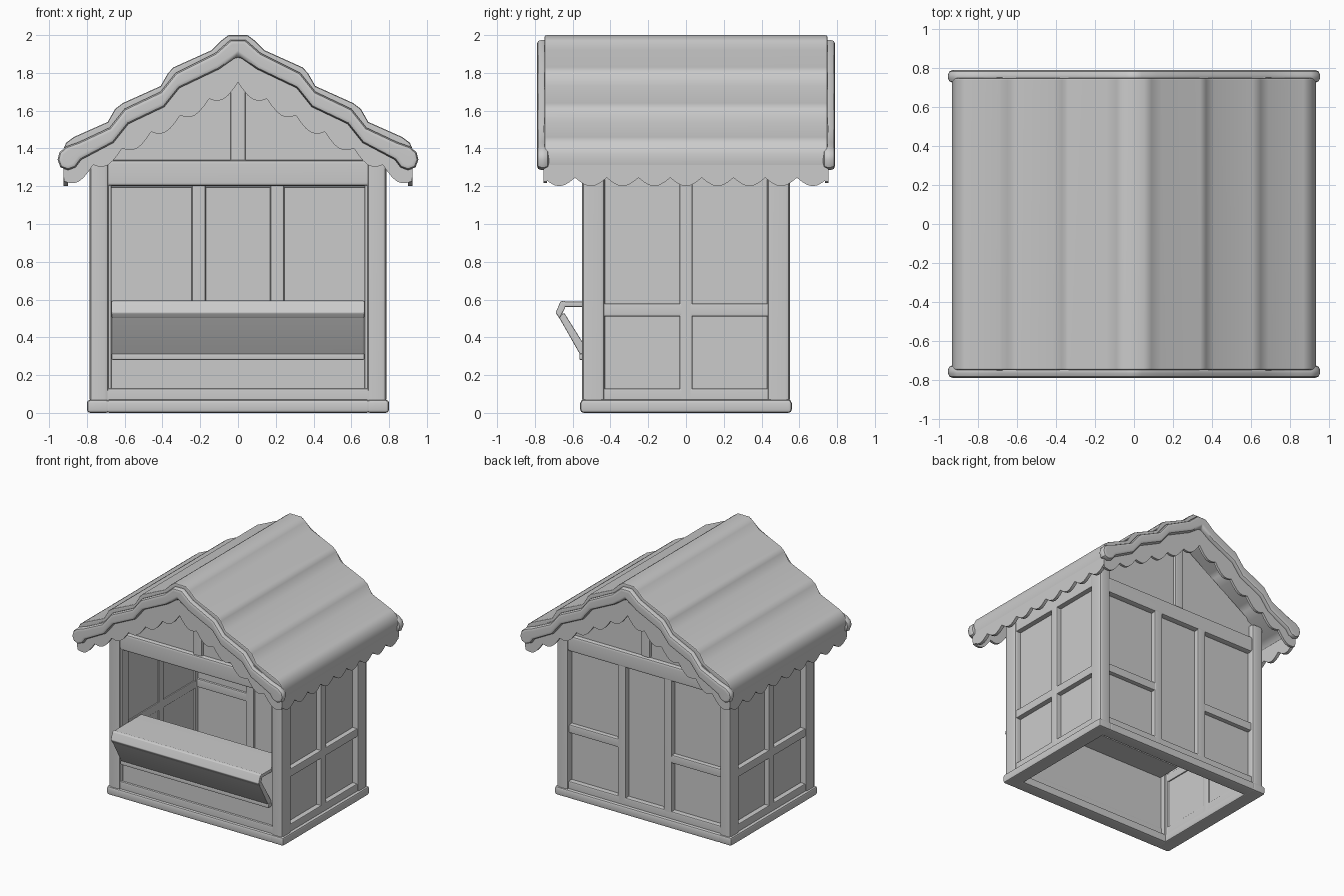
import bpy
import bmesh
from math import pi, sin, radians

cube = bpy.data.objects.get("Cube")
if cube:
    bpy.data.objects.remove(cube, do_unlink=True)

# One plain clay colour for the whole stall
CLAY = (0.6, 0.6, 0.6, 1.0)
mat = bpy.data.materials.new("clay_grey")
mat.use_nodes = True
mat.diffuse_color = CLAY
shader = next(n for n in mat.node_tree.nodes if n.type == "BSDF_PRINCIPLED")
shader.inputs["Base Color"].default_value = CLAY
shader.inputs["Roughness"].default_value = 0.8


def prism(name, profile, lo, hi, axis="y", bevel=0.0):
    """Extrude a closed profile of (across, z) points along x or y."""
    bm = bmesh.new()
    if axis == "y":
        verts = [bm.verts.new((a, lo, z)) for a, z in profile]
        step = (0, hi - lo, 0)
    else:
        verts = [bm.verts.new((lo, a, z)) for a, z in profile]
        step = (hi - lo, 0, 0)
    face = bm.faces.new(verts)
    out = bmesh.ops.extrude_face_region(bm, geom=[face], use_keep_orig=True)
    moved = [g for g in out["geom"] if isinstance(g, bmesh.types.BMVert)]
    bmesh.ops.translate(bm, vec=step, verts=moved)
    bmesh.ops.recalc_face_normals(bm, faces=bm.faces)
    mesh = bpy.data.meshes.new(name)
    bm.to_mesh(mesh)
    bm.free()
    mesh.materials.append(mat)
    obj = bpy.data.objects.new(name, mesh)
    bpy.context.collection.objects.link(obj)
    bpy.ops.object.select_all(action="DESELECT")
    obj.select_set(True)
    bpy.context.view_layer.objects.active = obj
    if bevel:
        mod = obj.modifiers.new("soft_edges", "BEVEL")
        mod.width = bevel
        mod.segments = 2
        mod.limit_method = "ANGLE"
        mod.angle_limit = radians(50)
        bpy.ops.object.convert(target="MESH")
    bpy.ops.object.shade_smooth_by_angle(angle=radians(42))
    obj.modifiers.new("even_normals", "WEIGHTED_NORMAL").keep_sharp = True
    return obj


def box(name, x, y, z, bevel=0.012):
    rect = [(x[0], z[0]), (x[1], z[0]), (x[1], z[1]), (x[0], z[1])]
    return prism(name, rect, y[0], y[1], "y", bevel)


def span(s, a, b):
    """Range a..b, mirrored when s is negative."""
    return (a, b) if s > 0 else (-b, -a)


def mirrored(half):
    """Full outline from a right half that starts at the ridge."""
    return [(-x, z) for x, z in reversed(half)] + half


def scallops(lo, hi, count, base, depth, steps=6):
    """Lower hem of rounded lobes; base is a function of position."""
    n = count * steps
    pts = []
    for i in range(n + 1):
        a = lo + (hi - lo) * i / n
        pts.append((a, base(a) - depth * abs(sin(pi * i / steps))))
    return pts


SIDES = ((1, "left"), (-1, "right"))
ENDS = ((-1, "front"), (1, "back"))

# Base frame, open in the middle
for s, side in SIDES:
    box(side + "_sill", span(s, 0.68, 0.80), (-0.56, 0.56), (0, 0.07), 0.018)
for s, end in ENDS:
    box(end + "_sill", (-0.70, 0.70), span(s, 0.45, 0.56), (0, 0.07), 0.018)

# Corner posts
for s, side in SIDES:
    for t, end in ENDS:
        box(end + "_" + side + "_post", span(s, 0.685, 0.785),
            span(t, 0.43, 0.55), (0.05, 1.43), 0.022)

# Side walls: recessed panel with a cross of rails
for s, side in SIDES:
    box(side + "_wall_panel", span(s, 0.70, 0.735), (-0.45, 0.45), (0.05, 1.45), 0)
    deep = span(s, 0.69, 0.775)
    box(side + "_stud", deep, (-0.035, 0.035), (0.05, 1.43))
    box(side + "_mid_rail", deep, (-0.45, 0.45), (0.51, 0.58))
    box(side + "_low_rail", deep, (-0.45, 0.45), (0.05, 0.13))
    box(side + "_top_rail", deep, (-0.45, 0.45), (1.25, 1.43))

# Back wall: door between two railed bays
box("back_wall_panel", (-0.70, 0.70), (0.465, 0.495), (0.05, 1.25), 0)
box("back_low_rail", (-0.70, 0.70), (0.45, 0.535), (0.05, 0.13))
box("back_beam", (-0.70, 0.70), (0.45, 0.54), (1.19, 1.32), 0.02)
for s, side in SIDES:
    box("back_" + side + "_stud", span(s, 0.17, 0.245), (0.445, 0.535), (0.05, 1.22))
    box("back_" + side + "_rail", span(s, 0.22, 0.70), (0.45, 0.53), (0.52, 0.59))

# Front wall below the serving window, with jambs and lintel
box("front_wall_panel", (-0.70, 0.70), (-0.525, -0.49), (0.05, 0.57), 0)
box("front_low_rail", (-0.70, 0.70), (-0.54, -0.48), (0.05, 0.13))
box("front_beam", (-0.70, 0.70), (-0.54, -0.45), (1.20, 1.34), 0.02)
for s, side in SIDES:
    box("window_" + side + "_jamb", span(s, 0.67, 0.70), (-0.53, -0.45), (0.05, 1.22), 0.006)

# Serving counter with sloping apron
box("counter_top", (-0.67, 0.67), (-0.66, -0.29), (0.56, 0.59), 0.008)
prism("counter_lip", [(-0.64, 0.595), (-0.665, 0.59), (-0.69, 0.53),
                      (-0.67, 0.50), (-0.64, 0.555)], -0.67, 0.67, "x", 0.006)
prism("counter_apron", [(-0.675, 0.51), (-0.645, 0.53), (-0.52, 0.33),
                        (-0.52, 0.28), (-0.55, 0.29)], -0.665, 0.665, "x", 0.006)
box("apron_ledge", (-0.67, 0.67), (-0.565, -0.51), (0.28, 0.315), 0.008)

# Gable walls with a small king post
for s, end in ENDS:
    prism(end + "_gable", mirrored([(0, 1.91), (0.74, 1.44), (0.74, 1.25)]),
          *span(s, 0.465, 0.505))
    box(end + "_king_post", (-0.04, 0.04), span(s, 0.48, 0.525), (1.32, 1.88))

# Stepped roof: three soft tiers on each slope
roof_line = [(0.05, 2.0), (0.09, 1.97), (0.14, 1.92), (0.34, 1.83), (0.37, 1.80),
             (0.41, 1.73), (0.61, 1.64), (0.65, 1.61), (0.69, 1.54), (0.87, 1.46),
             (0.91, 1.43), (0.935, 1.37)]
under = [(x * 0.985, z - 0.08) for x, z in reversed(roof_line)]
under = under + [(-x, z) for x, z in reversed(under)]
prism("roof", mirrored(roof_line) + under, -0.75, 0.75, "y", 0.012)

# Wavy barge boards with rounded tips
barge_top = [(0.04, 1.975), (0.12, 1.905), (0.33, 1.80), (0.41, 1.70), (0.60, 1.61),
             (0.68, 1.51), (0.84, 1.435), (0.91, 1.41), (0.945, 1.38), (0.955, 1.34)]
barge_low = [(0.94, 1.30), (0.90, 1.285), (0.86, 1.30), (0.83, 1.34), (0.66, 1.43),
             (0.58, 1.53), (0.39, 1.62), (0.31, 1.72), (0.10, 1.82), (0, 1.89)]
low_left = [(-x, z) for x, z in reversed(barge_low[:-1])]
for s, end in ENDS:
    prism(end + "_barge_board", mirrored(barge_top) + barge_low + low_left,
          *span(s, 0.725, 0.79), "y", 0.024)

# Scalloped valances: sloping on the gables, level along the eaves
slope_hem = scallops(-0.92, 0.92, 12, lambda x: 1.75 - 0.57 * abs(x), 0.045)
slope_top = [(0.92, 1.38), (0, 1.92), (-0.92, 1.38)]
for s, end in ENDS:
    prism(end + "_valance", slope_hem + slope_top, *span(s, 0.735, 0.755))
eave_hem = scallops(-0.755, 0.755, 9, lambda y: 1.245, 0.045)
for s, side in SIDES:
    prism(side + "_valance", eave_hem + [(0.755, 1.39), (-0.755, 1.39)],
          *span(s, 0.90, 0.925), "x")
